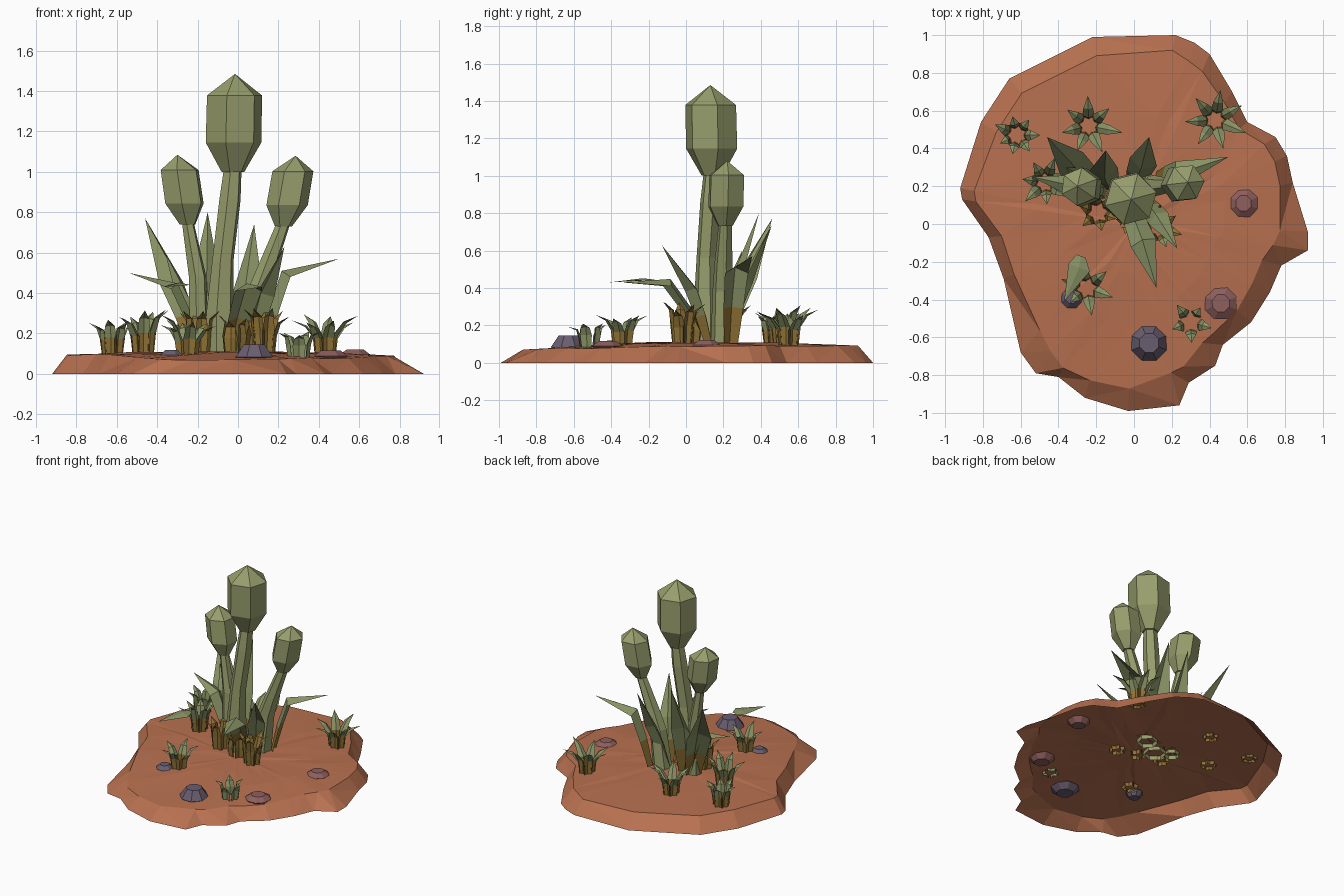
import bpy, bmesh, math, random
from mathutils import Vector

random.seed(4)
cube = bpy.data.objects.get("Cube")
if cube:
    bpy.data.objects.remove(cube, do_unlink=True)


def material(name, r, g, b):
    m = bpy.data.materials.new(name)
    m.use_nodes = True
    m.diffuse_color = (r, g, b, 1)
    m.node_tree.nodes["Principled BSDF"].inputs["Base Color"].default_value = (r, g, b, 1)
    return m


CLAY = material("orange clay", .48, .165, .08)
GREEN = material("pale green", .31, .34, .15)
LEAF = material("leaf green", .25, .29, .13)
OCHRE = material("ochre brown", .27, .165, .035)
GREY = material("purple grey stone", .14, .11, .16)
PINK = material("pink stone", .27, .115, .11)


def finish(name, bm, mats, split=None):
    """Make an object; faces lower than split take the second material."""
    if split is not None:
        for f in bm.faces:
            f.material_index = int(f.calc_center_median().z < split)
    mesh = bpy.data.meshes.new(name)
    bm.to_mesh(mesh)
    bm.free()
    for m in mats:
        mesh.materials.append(m)
    ob = bpy.data.objects.new(name, mesh)
    bpy.context.collection.objects.link(ob)
    return ob


def bridge(bm, a, b):
    """Join two closed rings, or a ring to a single point."""
    n = len(a)
    for i in range(n):
        j = (i + 1) % n
        if len(b) == 1:
            bm.faces.new((a[i], a[j], b[0]))
        else:
            bm.faces.new((a[i], a[j], b[j], b[i]))


def tower(bm, rings, sides=6, turn=0.0):
    """Stack of horizontal rings (x, y, z, radius); radius 0 is a point."""
    prev = None
    for x, y, z, r in rings:
        ring = []
        for i in range(sides if r else 1):
            a = math.tau * i / sides + turn
            ring.append(bm.verts.new((x + r * math.cos(a), y + r * math.sin(a), z)))
        if prev:
            bridge(bm, prev, ring)
        prev = ring


def blade(bm, pts, widths, fold=.3):
    """Leaf with a folded middle line that ends in a point."""
    pts = [Vector(p) for p in pts]
    flat = pts[-1] - pts[0]
    side = Vector((-flat.y, flat.x, 0)).normalized()
    prev = None
    for i, (p, w) in enumerate(zip(pts, widths)):
        along = (pts[min(i + 1, len(pts) - 1)] - pts[max(i - 1, 0)]).normalized()
        out = side.cross(along) * (w * fold)
        if w:
            row = [bm.verts.new(q) for q in (p + side * w / 2, p - out, p - side * w / 2)]
        else:
            row = [bm.verts.new(p)]
        if prev and len(row) == 3:
            for k in (0, 1):
                bm.faces.new((prev[k], prev[k + 1], row[k + 1], row[k]))
        elif prev:
            for k in (0, 1):
                bm.faces.new((prev[k], prev[k + 1], row[0]))
        prev = row


def ground_z(x, y):
    return .108 - .02 * max(0, -y - .2) / .5 - .015 * max(0, x - .3)


# Ground: open shell with a sloping rim; each rim point has an inset factor
RIM = [(-.22, .99, .9), (.22, 1, .92), (.32, .96, .9), (.4, .9, .9), (.52, .7, .92),
       (.6, .54, .93), (.75, .46, .92), (.81, .36, .92), (.84, .22, .92),
       (.92, -.04, .84), (.92, -.14, .8), (.78, -.22, .87), (.72, -.36, .87),
       (.62, -.52, .88), (.47, -.64, .9), (.43, -.75, .84), (.29, -.84, .9),
       (.24, -.96, .82), (-.03, -.99, .88), (-.26, -.92, .9), (-.4, -.81, .94),
       (-.52, -.79, .85), (-.6, -.68, .83), (-.69, -.29, .92), (-.77, -.07, .91),
       (-.91, .13, .92), (-.92, .19, .92), (-.81, .54, .9), (-.66, .77, .9)]
bm = bmesh.new()
rings = [[bm.verts.new((x, y, 0)) for x, y, k in RIM]]
for scale, drop in ((1, .012), (.62, .002), (.3, 0)):
    ring = []
    for x, y, k in RIM:
        px, py = x * k * scale, y * k * scale
        z = ground_z(px, py) - drop + random.uniform(-.005, .003)
        ring.append(bm.verts.new((px, py, z)))
    rings.append(ring)
rings.append([bm.verts.new((0, 0, .11))])
for a, b in zip(rings, rings[1:]):
    bridge(bm, b, a) if len(b) > 1 else bridge(bm, a, b)
bmesh.ops.triangulate(bm, faces=bm.faces[:])
bmesh.ops.recalc_face_normals(bm, faces=bm.faces[:])
if sum(f.normal.z for f in bm.faces) < 0:
    bmesh.ops.reverse_faces(bm, faces=bm.faces[:])
finish("ground", bm, [CLAY])

# Stalks
STALKS = {
    "middle_stalk": [(-.09, .11, .08, .075), (-.09, .11, .3, .07), (-.075, .11, .56, .055),
                     (-.04, .13, .86, .055), (-.025, .14, 1.03, .045)],
    "right_stalk": [(-.19, .17, .08, .05), (-.2, .18, .48, .045), (-.25, .19, .76, .03)],
    "left_stalk": [(.05, .2, .08, .07), (.09, .2, .38, .06), (.14, .2, .52, .05),
                   (.23, .21, .76, .035)],
}
for name, path in STALKS.items():
    bm = bmesh.new()
    tower(bm, path, 6, .3)
    finish(name, bm, [GREEN, OCHRE], .13)


# Faceted heads: foot, lean of the tip, height and radius
def head(name, foot, lean, height, radius, turn):
    bm = bmesh.new()
    rows = []
    for t, k in ((0, .4), (.3, .98), (.78, .97), (1, 0)):
        rows.append((foot[0] + lean[0] * t, foot[1] + lean[1] * t,
                     foot[2] + height * t, radius * k))
    tower(bm, rows, 6, turn)
    bmesh.ops.holes_fill(bm, edges=[e for e in bm.edges if e.is_boundary])
    finish(name, bm, [GREEN])


head("middle_head", (-.025, .14, 1.0), (.01, -.01), .485, .145, .25)
head("right_head", (-.25, .19, .74), (-.05, .01), .345, .105, .4)
head("left_head", (.225, .21, .73), (.06, .01), .35, .105, .1)

# Large leaves: base, bend, tip and greatest width
LEAVES = [
    ((-.2, .2, .1), (-.33, .32, .45), (-.46, .46, .77), .17),
    ((-.13, .2, .1), (-.16, .29, .45), (-.15, .39, .8), .15),
    ((.0, .22, .1), (.05, .33, .42), (.08, .46, .74), .15),
    ((.13, .24, .1), (.24, .27, .48), (.5, .355, .57), .13),
    ((-.19, .18, .1), (-.32, .2, .42), (-.54, .25, .5), .12),
    ((-.03, .1, .1), (.05, -.1, .41), (.12, -.34, .43), .14),
    ((.06, .12, .1), (.13, .03, .38), (.23, -.13, .63), .12),
    ((-.16, .2, .1), (-.27, .24, .35), (-.36, .3, .6), .13),
]
bm = bmesh.new()
for base, bend, tip, w in LEAVES:
    low = Vector(base).lerp(Vector(bend), .45) + Vector((0, 0, .02))
    blade(bm, (base, low, bend, tip), (w * .6, w * .85, w, 0))
finish("large_leaves", bm, [LEAF, OCHRE], .2)

# Loose leaf held flat above the ground
bm = bmesh.new()
blade(bm, ((-.28, -.17, .44), (-.29, -.23, .44), (-.37, -.41, .43)), (.05, .12, 0), .1)
finish("loose_leaf", bm, [LEAF])


# Small tufts: place, spread, height, blades and height of the brown part
def tuft(name, x, y, spread, height, count, brown, turn):
    g = ground_z(x, y)
    bm = bmesh.new()
    for i in range(count):
        a = math.tau * i / count + turn
        reach = spread * random.uniform(.82, 1.08)
        tall = height * random.uniform(.82, 1.05)
        steps = ((.045, -.03), (.055, .45 * tall), (reach * .6, .8 * tall), (reach, tall))
        pts = [(x + r * math.cos(a), y + r * math.sin(a), g + h) for r, h in steps]
        blade(bm, pts, (.05, .065, .05, 0), .2)
    finish(name, bm, [LEAF, OCHRE], g + brown)


TUFTS = [(-.62, .47, .12, .16, 7, .05), (-.24, .52, .17, .19, 7, .08),
         (.43, .55, .17, .18, 7, .08), (-.47, .22, .14, .2, 7, .09),
         (-.25, -.34, .14, .15, 6, .07), (.3, -.52, .11, .11, 5, -.1),
         (.13, -.02, .13, .21, 7, .19), (-.19, .06, .12, .2, 6, .19),
         (-.02, .02, .08, .18, 5, .19)]
for n, (x, y, spread, height, count, brown) in enumerate(TUFTS):
    tuft(f"tuft_{n + 1}", x, y, spread, height, count, brown, n * .7)

# Stones set into the ground
STONES = [("front_stone", .08, -.63, .1, .055, GREY), ("left_stone", .46, -.42, .09, .02, PINK),
          ("back_stone", .58, .11, .08, .018, PINK), ("right_stone", -.33, -.39, .06, .018, GREY)]
for name, x, y, r, h, mat in STONES:
    g = ground_z(x, y)
    bm = bmesh.new()
    tower(bm, [(x, y, g - .045, r * .6), (x, y, g - .008, r), (x, y, g + h, r * .55)], 8, .4)
    bmesh.ops.holes_fill(bm, edges=[e for e in bm.edges if e.is_boundary])
    finish(name, bm, [mat])
